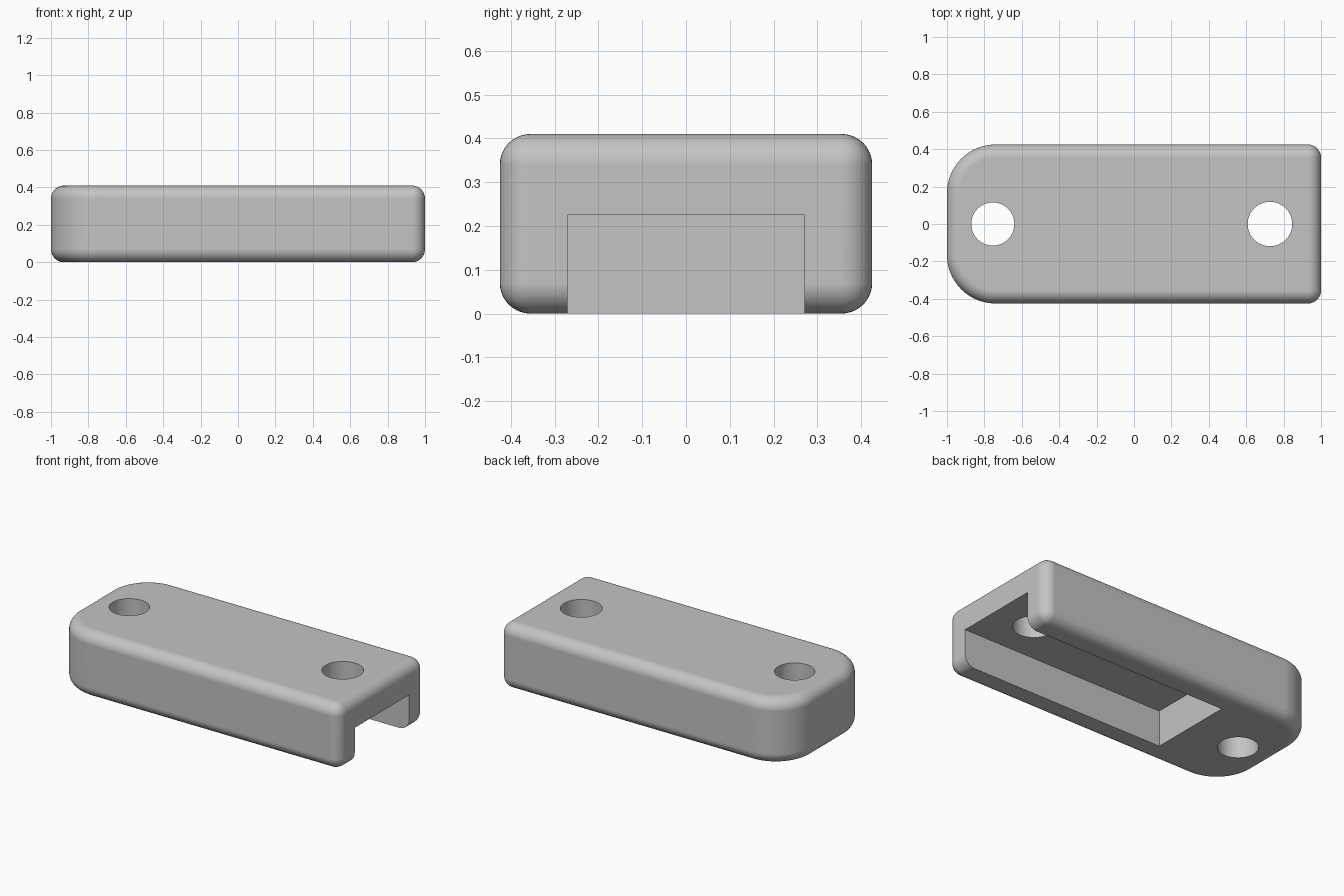
import bpy, bmesh, math
from mathutils import Matrix

cube = bpy.data.objects.get("Cube")
if cube:
    bpy.data.objects.remove(cube, do_unlink=True)

LENGTH, WIDTH, HEIGHT = 2.0, 0.85, 0.41
ROUND, END_ROUND = 0.07, 0.26
SLOT_END, SLOT_WIDTH, SLOT_TOP = -0.41, 0.54, 0.225

grey = bpy.data.materials.new("light_grey")
grey.use_nodes = True
colour = (0.55, 0.55, 0.55, 1)
grey.diffuse_color = colour
grey.node_tree.nodes["Principled BSDF"].inputs["Base Color"].default_value = colour


def add_object(name, bm):
    mesh = bpy.data.meshes.new(name)
    bm.to_mesh(mesh)
    bm.free()
    mesh.materials.append(grey)
    obj = bpy.data.objects.new(name, mesh)
    bpy.context.collection.objects.link(obj)
    return obj


def block(x0, x1, width, z0, z1):
    bm = bmesh.new()
    place = Matrix.Translation(((x0 + x1) / 2, 0, (z0 + z1) / 2))
    bmesh.ops.create_cube(bm, size=1, matrix=place @ Matrix.Diagonal((x1 - x0, width, z1 - z0, 1)))
    return bm


def hole(name, x, radius):
    bm = bmesh.new()
    bmesh.ops.create_cone(bm, cap_ends=True, segments=64, radius1=radius, radius2=radius,
                          depth=1, matrix=Matrix.Translation((x, 0, HEIGHT / 2)))
    return add_object(name, bm)


def bevel(bm, edges, radius, segments):
    bmesh.ops.bevel(bm, geom=edges, offset=radius, offset_type='OFFSET', segments=segments,
                    profile=0.5, affect='EDGES')


# Body: broad corners on one end, then a small round on every sharp edge
bm = block(-LENGTH / 2, LENGTH / 2, WIDTH, 0, HEIGHT)
end_corners = [e for e in bm.edges
               if all(v.co.x < 0 for v in e.verts) and abs(e.verts[0].co.z - e.verts[1].co.z) > 0.1]
bevel(bm, end_corners, END_ROUND, 20)
bevel(bm, [e for e in bm.edges if e.calc_face_angle() > math.radians(30)], ROUND, 10)
body = add_object("body", bm)

# Underside slot, open at the square end, and two through holes
cutters = [
    add_object("slot_cutter", block(SLOT_END, LENGTH, SLOT_WIDTH, -0.5, SLOT_TOP)),
    hole("round_end_hole_cutter", -0.755, 0.115),
    hole("square_end_hole_cutter", 0.727, 0.119),
]
bpy.ops.object.select_all(action='DESELECT')
bpy.context.view_layer.objects.active = body
body.select_set(True)
for cutter in cutters:
    cutter.hide_render = True
    cut = body.modifiers.new(cutter.name, 'BOOLEAN')
    cut.operation, cut.object, cut.solver = 'DIFFERENCE', cutter, 'EXACT'
    bpy.ops.object.modifier_apply(modifier=cut.name)
for cutter in cutters:
    bpy.data.objects.remove(cutter, do_unlink=True)

# Smooth rounds with flat main faces
bpy.ops.object.shade_smooth_by_angle(angle=math.radians(30))
weighted = body.modifiers.new("flat_faces", 'WEIGHTED_NORMAL')
weighted.keep_sharp = True
